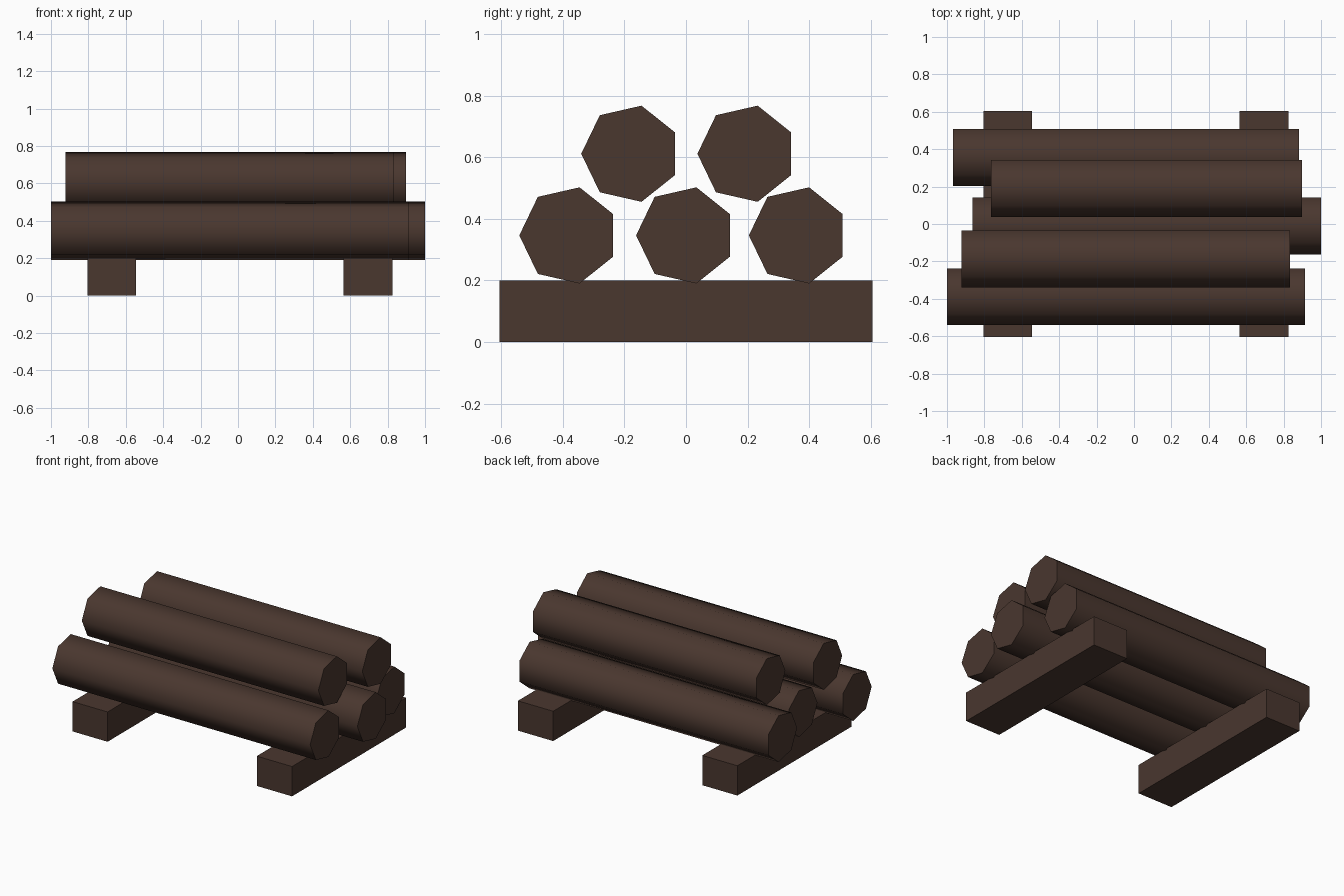
import bpy
import math

cube = bpy.data.objects.get("Cube")
if cube:
    bpy.data.objects.remove(cube, do_unlink=True)

# Single dark timber colour
wood = bpy.data.materials.new("dark_brown_wood")
wood.use_nodes = True
colour = (0.068, 0.038, 0.028, 1)
wood.diffuse_color = colour
bsdf = wood.node_tree.nodes["Principled BSDF"]
bsdf.inputs["Base Color"].default_value = colour
bsdf.inputs["Roughness"].default_value = 0.9

LOG_RADIUS = 0.16
LOG_SIDES = 7


def make_log(name, x0, x1, y, z):
    """Seven-sided log along x, one ridge pointing to the front."""
    bpy.ops.mesh.primitive_cylinder_add(vertices=LOG_SIDES, radius=LOG_RADIUS, depth=x1 - x0)
    log = bpy.context.object
    log.name = name
    for v in log.data.vertices:
        across, up, along = v.co
        v.co = (along, -up, across)
    log.location = ((x0 + x1) / 2, y, z)
    log.data.materials.append(wood)
    bpy.ops.object.shade_smooth_by_angle(angle=math.radians(60))


def make_beam(name, x0, x1):
    """Square-cut support lying front to back on the ground."""
    bpy.ops.mesh.primitive_cube_add(size=1, location=((x0 + x1) / 2, 0, 0.1))
    beam = bpy.context.object
    beam.name = name
    beam.scale = (x1 - x0, 1.21, 0.2)
    bpy.ops.object.transform_apply(location=False, rotation=False, scale=True)
    beam.data.materials.append(wood)


# Supports
make_beam("right_support_beam", -0.805, -0.545)
make_beam("left_support_beam", 0.563, 0.825)

# Lower row
make_log("lower_front_log", -1.0, 0.915, -0.381, 0.346)
make_log("lower_middle_log", -0.863, 1.0, -0.002, 0.346)
make_log("lower_back_log", -0.968, 0.882, 0.364, 0.346)

# Upper row
make_log("upper_front_log", -0.922, 0.835, -0.18, 0.611)
make_log("upper_back_log", -0.764, 0.897, 0.197, 0.611)
